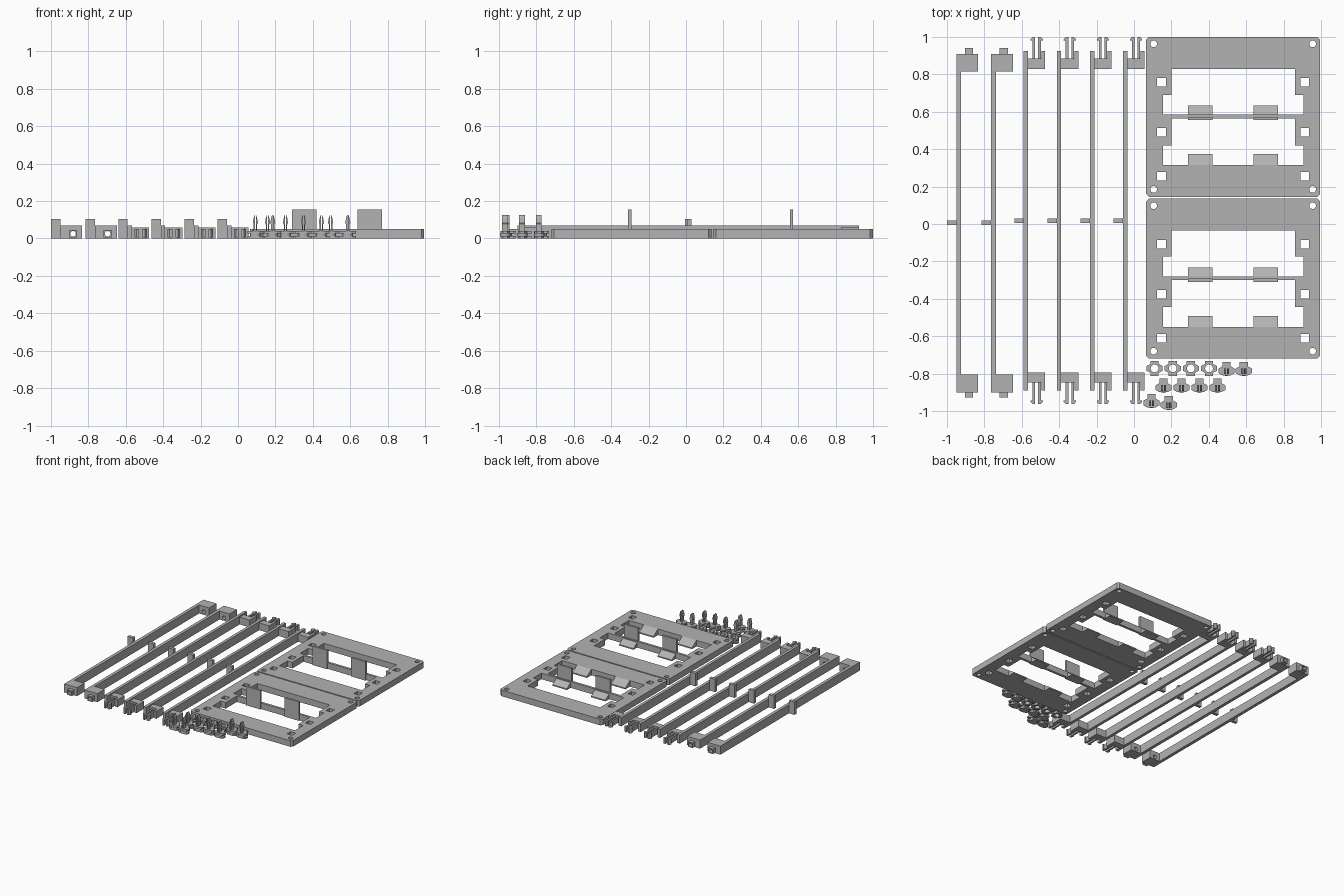
import bpy, bmesh, math
from mathutils import Matrix

if "Cube" in bpy.data.objects:
    bpy.data.objects.remove(bpy.data.objects["Cube"], do_unlink=True)

grey = bpy.data.materials.new("plain_grey")
grey.use_nodes = True
tone = (0.45, 0.45, 0.45, 1)
grey.diffuse_color = tone
grey.node_tree.nodes["Principled BSDF"].inputs["Base Color"].default_value = tone

# Extrusion directions: local (u, v, w) becomes world axes
AXES = {
    "z": Matrix.Identity(3),
    "y": Matrix(((1, 0, 0), (0, 0, -1), (0, 1, 0))),
    "x": Matrix(((0, 0, 1), (1, 0, 0), (0, 1, 0))),
}


def extrude(name, outlines, lo, hi, axis="z"):
    """Filled outline (later outlines are holes) extruded from lo to hi."""
    curve = bpy.data.curves.new(name, "CURVE")
    curve.dimensions = "2D"
    curve.fill_mode = "BOTH"
    curve.extrude = (hi - lo) / 2
    for pts in outlines:
        s = curve.splines.new("POLY")
        s.points.add(len(pts) - 1)
        for p, (u, v) in zip(s.points, pts):
            p.co = (u, v, 0, 1)
        s.use_cyclic_u = True
    temp = bpy.data.objects.new(name + "_curve", curve)
    bpy.context.collection.objects.link(temp)
    graph = bpy.context.evaluated_depsgraph_get()
    mesh = bpy.data.meshes.new_from_object(temp.evaluated_get(graph))
    bpy.data.objects.remove(temp, do_unlink=True)
    bm = bmesh.new()
    bm.from_mesh(mesh)
    bmesh.ops.remove_doubles(bm, verts=bm.verts, dist=1e-5)
    mid = (lo + hi) / 2
    for v in bm.verts:
        v.co.z += -mid if axis == "y" else mid
        v.co = AXES[axis] @ v.co
    bmesh.ops.recalc_face_normals(bm, faces=bm.faces)
    for f in bm.faces:
        f.smooth = False
    bm.to_mesh(mesh)
    bm.free()
    mesh.materials.clear()
    mesh.materials.append(grey)
    ob = bpy.data.objects.new(name, mesh)
    bpy.context.collection.objects.link(ob)
    return ob


def rect(x0, x1, y0, y1):
    return [(x0, y0), (x1, y0), (x1, y1), (x0, y1)]


def box(name, x0, x1, y0, y1, z0, z1):
    return extrude(name, [rect(x0, x1, y0, y1)], z0, z1)


def circle(x, y, r, n=16):
    return [(x + r * math.cos(math.tau * i / n), y + r * math.sin(math.tau * i / n)) for i in range(n)]


def chamfered(x0, x1, y0, y1, c):
    return [(x0 + c, y0), (x1 - c, y0), (x1, y0 + c), (x1, y1 - c),
            (x1 - c, y1), (x0 + c, y1), (x0, y1 - c), (x0, y0 + c)]


def window(top, step, bottom):
    return [(0.2, top), (0.86, top), (0.86, step), (0.905, step),
            (0.905, bottom), (0.155, bottom), (0.155, step), (0.2, step)]


# Frame plates with windows, holes, uprights and sloping tongues
def frame_plate(name, dy):
    outlines = [chamfered(0.065, 0.995, 0.145, 1.0, 0.015),
                window(0.83, 0.69, 0.585), window(0.565, 0.42, 0.315)]
    outlines += [circle(x, y, 0.018) for x in (0.105, 0.955) for y in (0.185, 0.963)]
    outlines += [rect(x - 0.023, x + 0.023, y - 0.023, y + 0.023)
                 for x in (0.147, 0.913) for y in (0.255, 0.49, 0.757)]
    outlines = [[(x, y + dy) for x, y in o] for o in outlines]
    extrude(name, outlines, 0, 0.05)
    for i, x in enumerate((0.29, 0.64)):
        box(f"{name}_upright_{i}", x, x + 0.13, 0.556 + dy, 0.573 + dy, 0, 0.155)
        for j, y in enumerate((0.575, 0.315)):
            y += dy
            wedge = [(y, 0), (y + 0.058, 0), (y + 0.058, 0.01), (y, 0.05)]
            extrude(f"{name}_tongue_{i}_{j}", [wedge], x, x + 0.13, "x")


frame_plate("back_frame", 0)
frame_plate("front_frame", -0.865)


# Rods with hollow square ends
def socket_rod(name, x):
    box(name + "_bar", x, x + 0.026, -0.9, 0.91, 0, 0.07)
    box(name + "_knob", x - 0.05, x, -0.005, 0.02, 0, 0.105)
    hole = circle(x + 0.068, 0.025, 0.015)
    for side, y0, y1, tip in (("back", 0.815, 0.91, 0.94), ("front", -0.805, -0.9, -0.928)):
        extrude(f"{name}_{side}_block", [rect(x + 0.026, x + 0.117, 0, 0.07), hole],
                min(y0, y1), max(y0, y1), "y")
        extrude(f"{name}_{side}_spigot", [rect(x + 0.046, x + 0.09, 0.004, 0.046), hole],
                min(y1, tip), max(y1, tip), "y")


for i in range(2):
    socket_rod(f"socket_rod_{i}", -0.95 + 0.185 * i)


# Rods with barbed clip ends
def clip_rod(name, x):
    box(name + "_bar", x, x + 0.024, -0.89, 0.925, 0, 0.07)
    box(name + "_knob", x - 0.05, x, 0.005, 0.03, 0, 0.105)
    for side, base, s in (("back", 0.83, 1), ("front", -0.793, -1)):
        def place(pts):
            return [[(x + u, base + s * v) for u, v in pts]]
        fork = [(0.024, 0), (0.115, 0), (0.115, 0.096), (0.095, 0.096), (0.095, 0.055), (0.024, 0.055)]
        extrude(f"{name}_{side}_fork", place(fork), 0, 0.06)
        for d in (-1, 1):
            prong = [(0.07 + d * u, v) for u, v in
                     [(0.008, 0.055), (0.022, 0.055), (0.022, 0.15), (0.033, 0.15),
                      (0.033, 0.157), (0.022, 0.17), (0.008, 0.17)]]
            extrude(f"{name}_{side}_prong_{d}", place(prong), 0.005, 0.05)


for i in range(4):
    clip_rod(f"clip_rod_{i}", -0.59 + 0.177 * i)


# Small connectors: flanged octagonal base, with a bore or a split spike
def connector(name, x, y, spike):
    lobe = -0.024 if spike else -0.04
    top = 0.048 if spike else 0.04
    def shift(pts):
        return [(x + u, y + v) for u, v in pts]
    flange = shift([(-0.022, lobe), (0.022, lobe), (0.022, -0.024), (0.043, -0.012),
                    (0.043, 0.012), (0.022, 0.024), (0.022, top), (-0.022, top),
                    (-0.022, 0.024), (-0.043, 0.012), (-0.043, -0.012), (-0.022, -0.024)])
    if spike:
        flange = [p for i, p in enumerate(flange) if i not in (2, 11)]
    bore = [] if spike else [circle(x, y, 0.021)]
    extrude(name + "_lower_flange", [flange] + bore, 0, 0.013)
    extrude(name + "_stem", [circle(x, y, 0.028)] + bore, 0.013, 0.026)
    extrude(name + "_upper_flange", [flange] + bore, 0.026, 0.04)
    if spike:
        for d in (-1, 1):
            half = [(x + d * u, z) for u, z in
                    [(0.002, 0.04), (0.009, 0.04), (0.009, 0.075), (0.014, 0.083),
                     (0.009, 0.11), (0.004, 0.125), (0.002, 0.125)]]
            extrude(f"{name}_spike_{d}", [half], y - 0.017, y + 0.013, "y")


for i in range(4):
    connector(f"ring_connector_{i}", 0.11 + 0.097 * i, -0.772, False)
pins = [(0.495, -0.785), (0.587, -0.785), (0.093, -0.957), (0.186, -0.967)]
pins += [(0.158 + 0.096 * i, -0.875) for i in range(4)]
for i, (x, y) in enumerate(pins):
    connector(f"pin_connector_{i}", x, y, True)
